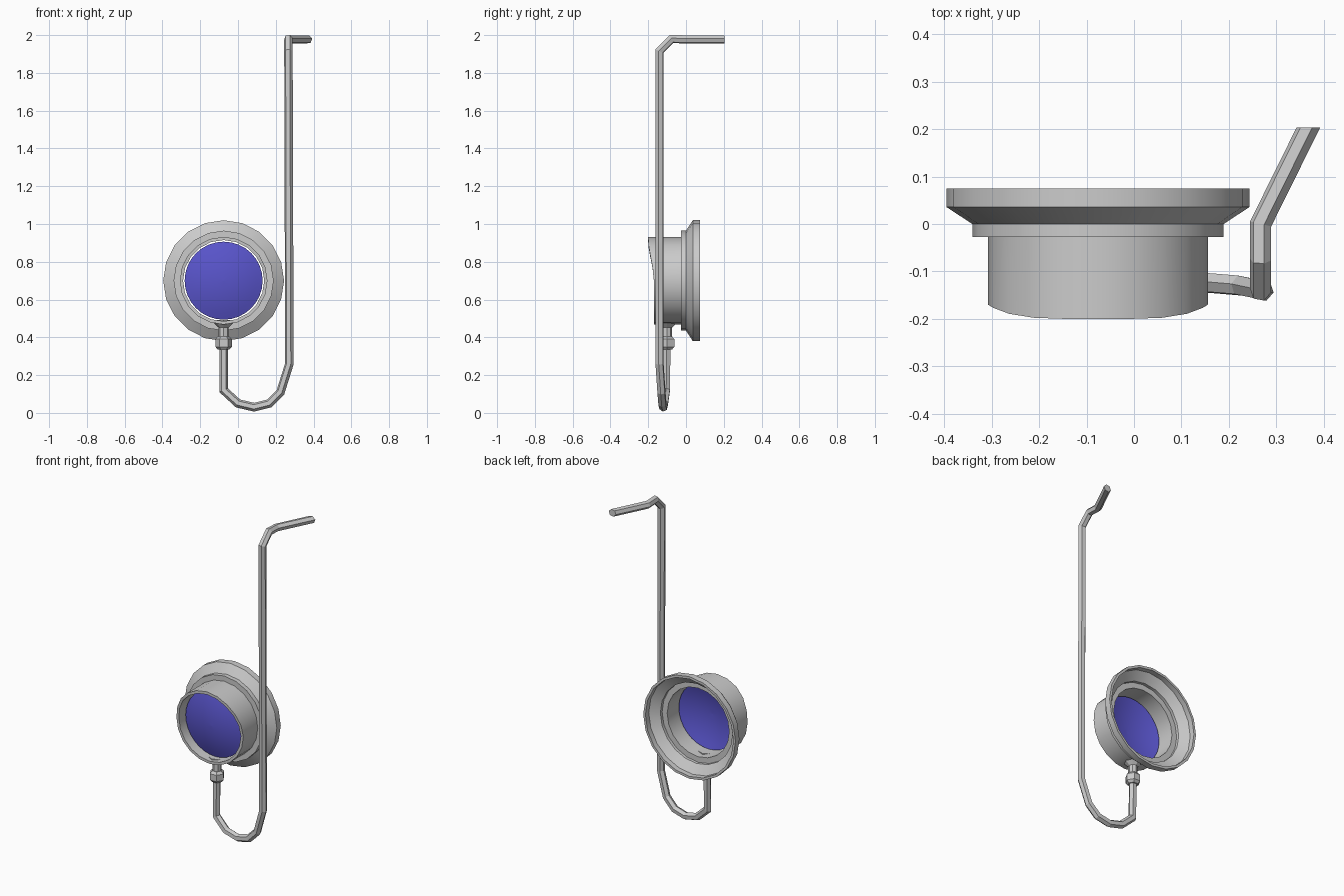
import bpy, math
from mathutils import Vector

if "Cube" in bpy.data.objects:
    bpy.data.objects.remove(bpy.data.objects["Cube"])

CX, CZ = -0.076, 0.70   # axis of the lamp housing (runs along y)


def make(name, verts, faces, smooth=None):
    me = bpy.data.meshes.new(name)
    me.from_pydata(verts, [], faces)
    ob = bpy.data.objects.new(name, me)
    bpy.context.collection.objects.link(ob)
    bpy.ops.object.select_all(action='DESELECT')
    ob.select_set(True)
    bpy.context.view_layer.objects.active = ob
    bpy.ops.object.mode_set(mode='EDIT')
    bpy.ops.mesh.select_all(action='SELECT')
    bpy.ops.mesh.normals_make_consistent(inside=False)
    bpy.ops.object.mode_set(mode='OBJECT')
    if smooth:
        bpy.ops.object.shade_smooth_by_angle(angle=math.radians(smooth))
    return ob


def skin(rows, n, closed):
    """Quads joining successive rings of n vertices."""
    pairs = [(r, (r + 1) % rows) for r in range(rows if closed else rows - 1)]
    return [(a * n + i, a * n + (i + 1) % n, b * n + (i + 1) % n, b * n + i)
            for a, b in pairs for i in range(n)]


def lathe_y(name, profile, n, closed, smooth):
    """Spin (radius, y) around the housing axis; y may be a function of angle."""
    verts = []
    for r, y in profile:
        for i in range(n):
            t = 2 * math.pi * i / n
            verts.append((CX + r * math.sin(t), y(t) if callable(y) else y,
                          CZ + r * math.cos(t)))
    return make(name, verts, skin(len(profile), n, closed), smooth)


def sweep(name, path, r, n=6):
    """Mitred tube along the path, starting vertical and ending square to y."""
    p = [Vector(q) for q in path]
    ring = [p[0] + Vector((r * math.cos(2 * math.pi * i / n),
                           r * math.sin(2 * math.pi * i / n), 0)) for i in range(n)]
    verts = list(ring)
    for k in range(1, len(p)):
        d = (p[k] - p[k - 1]).normalized()
        nxt = (p[k + 1] - p[k]).normalized() if k + 1 < len(p) else None
        nor = d + nxt if nxt else Vector((0, 1, 0))
        ring = [v + d * ((p[k] - v).dot(nor) / d.dot(nor)) for v in ring]
        verts += ring
    faces = skin(len(p), n, False)
    faces += [tuple(range(n)), tuple(range(len(verts) - n, len(verts)))]
    return make(name, verts, faces)


def lathe_z(name, profile, x, y, n=6):
    verts = [(x + r * math.cos(2 * math.pi * i / n), y + r * math.sin(2 * math.pi * i / n), z)
             for r, z in profile for i in range(n)]
    faces = skin(len(profile), n, False)
    faces += [tuple(range(n)), tuple(range(len(verts) - n, len(verts)))]
    return make(name, verts, faces)


# Housing: thin shell with a hooded front rim and a wide flared flange at the back
def hood(t):
    c = max(0.0, math.cos(t))
    return -0.17 - 0.03 * min(1.0, c * c * (3 - 2 * c) * 1.02)


lathe_y("housing", [
    (0.215, hood), (0.232, hood), (0.232, -0.027), (0.265, -0.027), (0.265, 0.0),
    (0.32, 0.036), (0.32, 0.075), (0.305, 0.075), (0.305, 0.042),
    (0.25, 0.006), (0.25, -0.012), (0.215, -0.012)], 20, True, 30)

# Lens: shallow dome bulging to the front
R = 0.206
lens = lathe_y("lens", [(R * k / 6 + 0.0005, -0.155 + 0.04 * (k / 6) ** 2) for k in range(7)],
               32, False, 40)
mat = bpy.data.materials.new("blue_glass")
mat.diffuse_color = (0.1, 0.09, 0.6, 1)
mat.use_nodes = True
mat.node_tree.nodes["Principled BSDF"].inputs["Base Color"].default_value = mat.diffuse_color
lens.data.materials.append(mat)

# Supply pipe: down from the housing, round the U bend, up and back to the wall
sweep("pipe", [
    (CX, -0.10, 0.47), (CX, -0.105, 0.12), (0.0, -0.115, 0.05), (0.085, -0.12, 0.03),
    (0.165, -0.125, 0.05), (0.225, -0.13, 0.11), (0.272, -0.14, 0.26),
    (0.267, -0.14, 1.915), (0.267, -0.075, 1.98), (0.267, 0.0, 1.977),
    (0.368, 0.204, 1.977)], 0.0228)

# Nut and flared collar joining the pipe to the housing
lathe_z("nut", [(0.03, 0.335), (0.044, 0.35), (0.044, 0.39), (0.03, 0.405)], CX, -0.10)
lathe_z("collar", [(0.027, 0.40), (0.027, 0.452), (0.05, 0.474), (0.05, 0.492)], CX, -0.10, 8)
